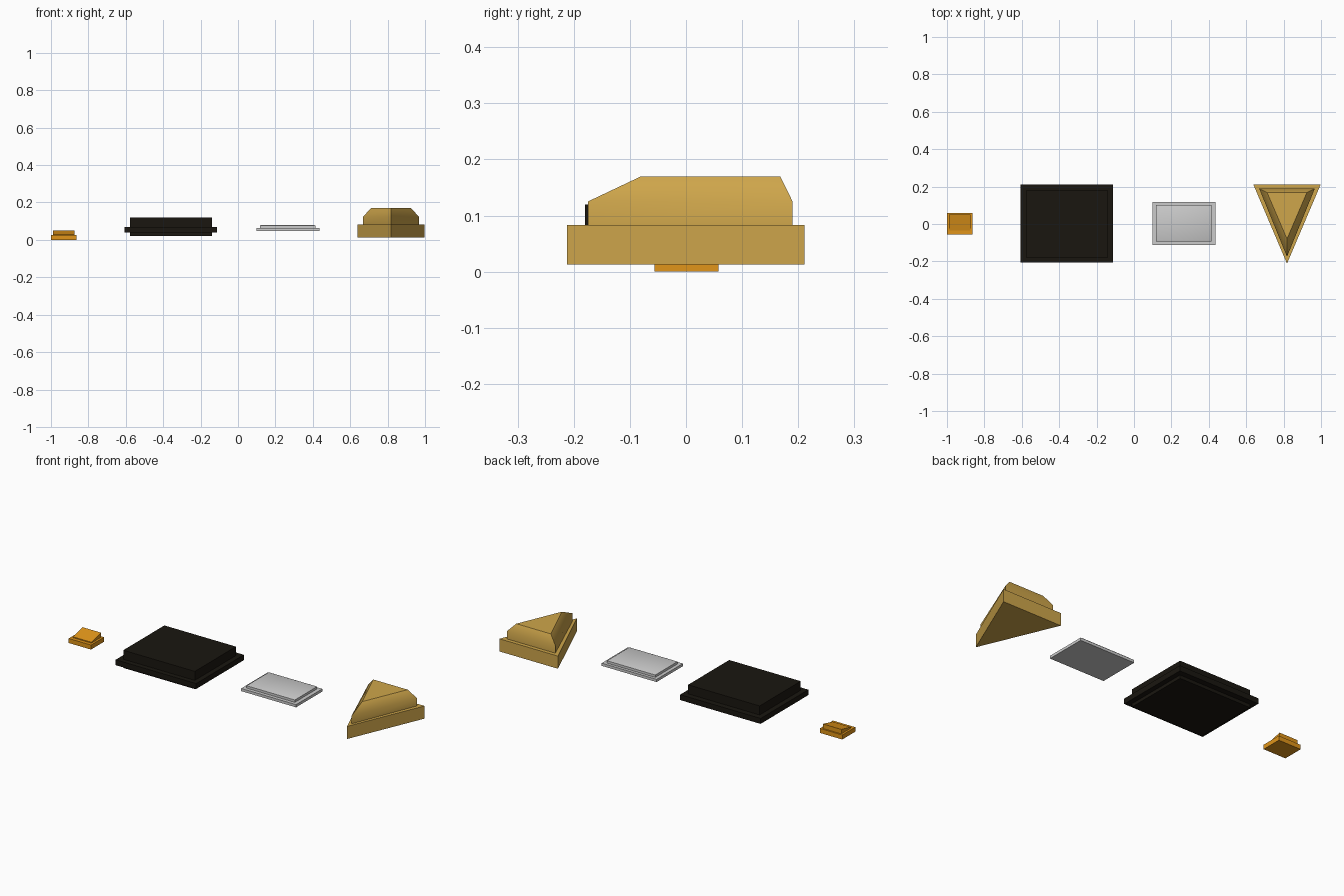
import bpy, math

if "Cube" in bpy.data.objects:
    bpy.data.objects.remove(bpy.data.objects["Cube"])


def material(name, rgb):
    m = bpy.data.materials.new(name)
    m.diffuse_color = (*rgb, 1)
    m.use_nodes = True
    m.node_tree.nodes["Principled BSDF"].inputs["Base Color"].default_value = m.diffuse_color
    return m


def lofted(name, rings, mat=None, smooth=None):
    """Closed solid skinned through stacked rings with equal point counts."""
    n = len(rings[0])
    verts = [p for ring in rings for p in ring]
    faces = [tuple(reversed(range(n)))]
    for k in range(len(rings) - 1):
        a, b = k * n, (k + 1) * n
        faces += [(a + i, a + (i + 1) % n, b + (i + 1) % n, b + i) for i in range(n)]
    faces.append(tuple(range(len(verts) - n, len(verts))))
    mesh = bpy.data.meshes.new(name)
    mesh.from_pydata(verts, [], faces)
    ob = bpy.data.objects.new(name, mesh)
    bpy.context.collection.objects.link(ob)
    if mat:
        mesh.materials.append(mat)
    if smooth:
        bpy.ops.object.select_all(action='DESELECT')
        ob.select_set(True)
        bpy.context.view_layer.objects.active = ob
        bpy.ops.object.shade_smooth_by_angle(angle=math.radians(smooth))
    return ob


def rect(x0, x1, y0, y1, z, z_back=None):
    zb = z if z_back is None else z_back
    return [(x0, y0, z), (x1, y0, z), (x1, y1, zb), (x0, y1, zb)]


def tri(half, front, back, z, cx=0.818):
    return [(cx, front, z), (cx + half, back, z), (cx - half, back, z)]


orange = material("orange", (0.75, 0.30, 0.01))
black = material("black", (0.01, 0.008, 0.005))
gold = material("gold", (0.62, 0.38, 0.07))

# Small button: flat base with a tilted wedge on top
base = (-1.0, -0.863, -0.056, 0.058)
wedge = (-0.988, -0.875, -0.036, 0.05)
lofted("small_button", [rect(*base, 0), rect(*base, 0.025),
                        rect(*wedge, 0.025), rect(*wedge, 0.03, 0.05)], orange)

# Large key: block with a flange around its middle
body = (-0.578, -0.139, -0.18, 0.18)
flange = (-0.606, -0.112, -0.207, 0.211)
lofted("large_key", [rect(*body, 0.022), rect(*body, 0.04), rect(*flange, 0.04),
                     rect(*flange, 0.07), rect(*body, 0.07), rect(*body, 0.12)], black)

# Screen plate: thin tray with a raised, slightly bevelled panel
plate = (0.098, 0.435, -0.112, 0.118)
panel = (0.117, 0.414, -0.093, 0.102)
top = (0.125, 0.406, -0.085, 0.094)
lofted("screen_plate", [rect(*plate, 0.048), rect(*plate, 0.063), rect(*panel, 0.063),
                        rect(*panel, 0.076), rect(*top, 0.08)], None, 40)

# Triangular key: base prism, inset riser and chamfered top
lofted("triangle_key", [tri(0.18, -0.212, 0.211, 0.013), tri(0.18, -0.212, 0.211, 0.083),
                        tri(0.149, -0.175, 0.19, 0.083), tri(0.149, -0.175, 0.19, 0.125),
                        tri(0.106, -0.08, 0.168, 0.17)], gold, 40)
